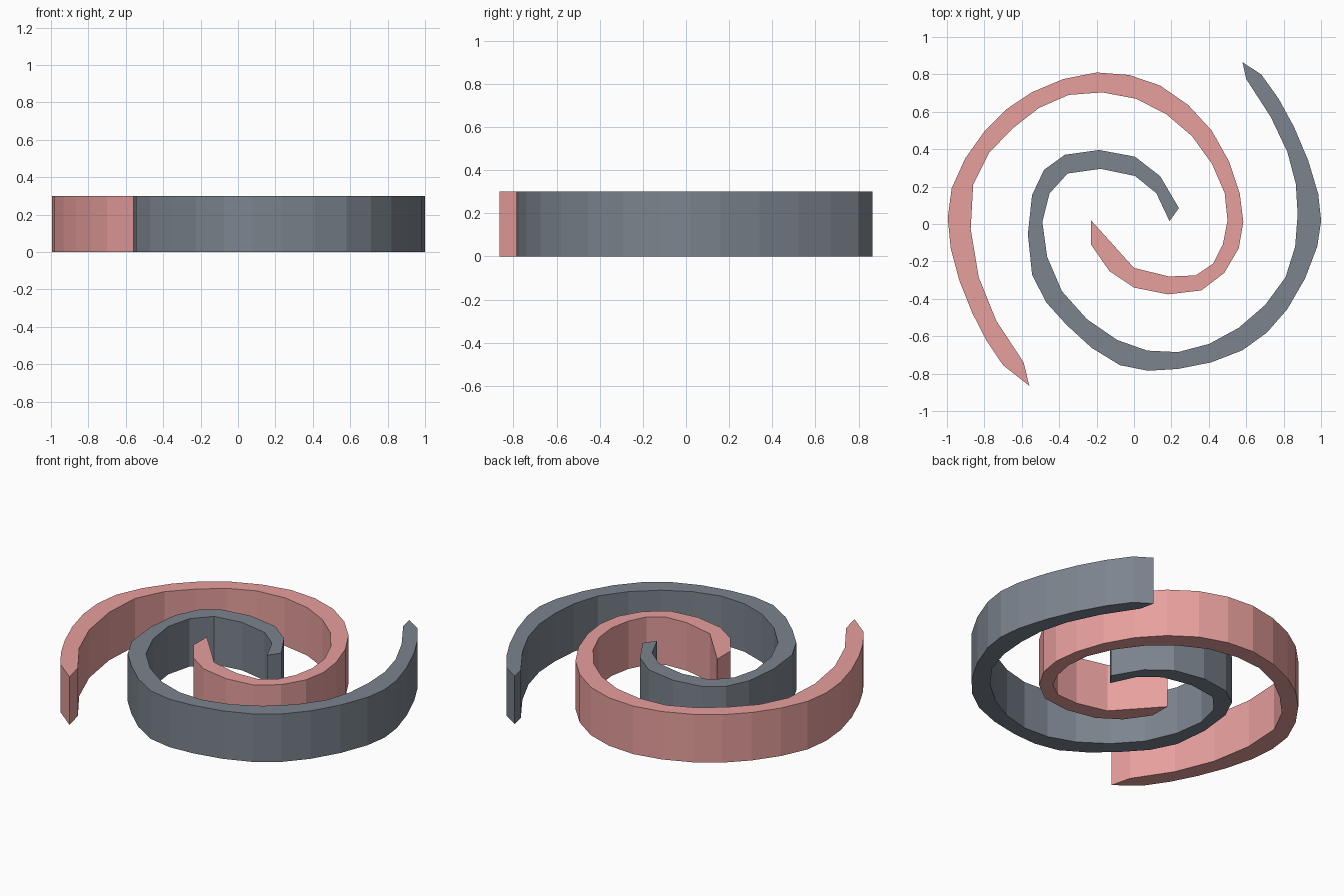
import bpy, bmesh
from mathutils import Vector

if "Cube" in bpy.data.objects:
    bpy.data.objects.remove(bpy.data.objects["Cube"])

HEIGHT = 0.3


def refine(points):
    """Insert one smoothly interpolated point in the middle of each span."""
    p = [Vector(q) for q in points]
    p = [3 * p[0] - 3 * p[1] + p[2]] + p + [3 * p[-1] - 3 * p[-2] + p[-3]]
    out = []
    for a, b, c, d in zip(p, p[1:], p[2:], p[3:]):
        out += [b, (9 * (b + c) - a - d) / 16]
    return out + [p[-2]]


def spiral_wall(name, outline, color=None):
    """Extrude a flat outline up to the wall height."""
    bm = bmesh.new()
    base = bm.faces.new([bm.verts.new((q[0], q[1], 0)) for q in outline])
    ext = bmesh.ops.extrude_face_region(bm, geom=[base], use_keep_orig=True)
    top = [v for v in ext["geom"] if isinstance(v, bmesh.types.BMVert)]
    bmesh.ops.translate(bm, verts=top, vec=(0, 0, HEIGHT))
    bmesh.ops.recalc_face_normals(bm, faces=bm.faces)
    mesh = bpy.data.meshes.new(name)
    bm.to_mesh(mesh)
    bm.free()
    obj = bpy.data.objects.new(name, mesh)
    bpy.context.collection.objects.link(obj)
    if color:
        mat = bpy.data.materials.new(name + "_color")
        mat.diffuse_color = color
        mat.use_nodes = True
        mat.node_tree.nodes["Principled BSDF"].inputs["Base Color"].default_value = mat.diffuse_color
        mesh.materials.append(mat)
    return obj


# Dark arm: outer edge running inward, inner edge running back out, sharp tip
dark_outer = [(.68, .80), (.855, .52), (.985, .16), (.98, -.12), (.82, -.455),
              (.58, -.675), (.235, -.775), (-.075, -.755), (-.36, -.54),
              (-.545, -.27), (-.545, .155), (-.37, .37), (.005, .36), (.24, .085)]
dark_inner = [(.19, .015), (.005, .257), (-.355, .27), (-.49, .01), (-.385, -.36),
              (-.09, -.62), (.235, -.685), (.56, -.555), (.81, -.285),
              (.875, .05), (.82, .385), (.60, .775)]
spiral_wall("dark_spiral_arm",
            refine(dark_outer) + refine(dark_inner) + [(.58, .865)],
            (.20, .23, .27, 1))

# Pink arm: same scheme, with a long slanted cut at the inner end
pink_outer = [(-.70, -.755), (-.865, -.475), (-.98, -.13), (-.975, .19), (-.80, .495),
              (-.545, .705), (-.20, .81), (.14, .74), (.415, .50), (.565, .165),
              (.56, -.13), (.36, -.355), (0, -.34), (-.23, -.11)]
pink_inner = [(0, -.235), (.33, -.275), (.475, -.11), (.485, .165), (.31, .47),
              (.01, .67), (-.35, .69), (-.65, .51), (-.86, .21), (-.83, -.285),
              (-.59, -.74)]
spiral_wall("pink_spiral_arm",
            refine(pink_outer) + [(-.23, .02)] + refine(pink_inner) + [(-.56, -.865)],
            (.80, .35, .34, 1))
